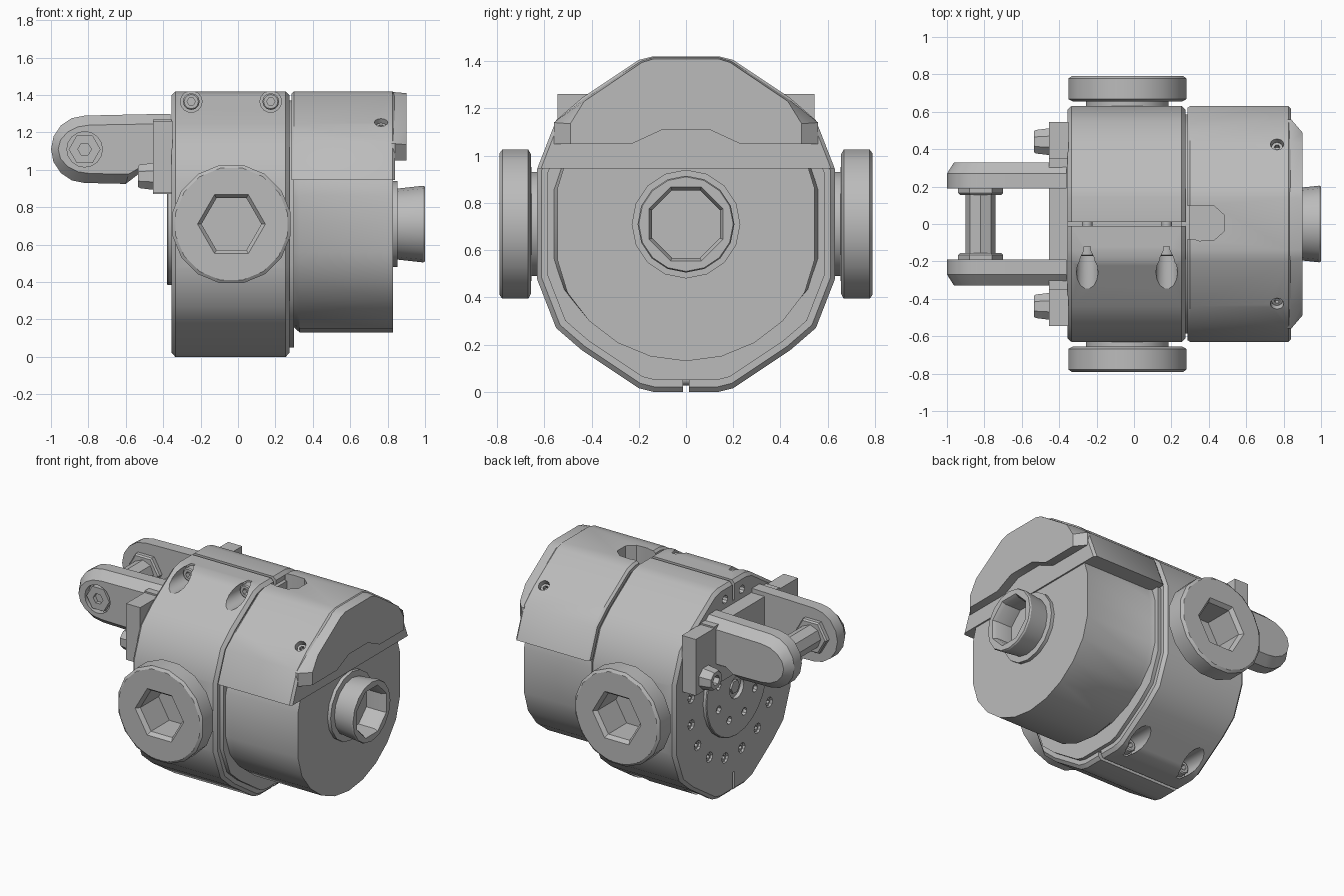
import bpy, bmesh, math
from math import cos, sin, pi, radians

if bpy.data.objects.get("Cube"):
    bpy.data.objects.remove(bpy.data.objects["Cube"], do_unlink=True)

steel = bpy.data.materials.new("satin_grey")
steel.use_nodes = True
GREY = (0.5, 0.5, 0.5, 1)
steel.diffuse_color = GREY
steel.node_tree.nodes["Principled BSDF"].inputs["Base Color"].default_value = GREY

CZ = 0.71          # height of the main axis
PIN = (-0.82, 1.11)  # clevis pin, x and z

PLACE = {"x": lambda p, u, v: (p, u, v),
         "y": lambda p, u, v: (u, p, v),
         "z": lambda p, u, v: (u, v, p)}


def loft(name, axis, sections):
    """Closed solid through (position, outline) sections along an axis."""
    bm = bmesh.new()
    rings = [[bm.verts.new(PLACE[axis](p, u, v)) for u, v in pts] for p, pts in sections]
    for a, b in zip(rings, rings[1:]):
        for i in range(len(a)):
            j = (i + 1) % len(a)
            bm.faces.new((a[i], a[j], b[j], b[i]))
    bm.faces.new(rings[0])
    bm.faces.new(rings[-1])
    bmesh.ops.recalc_face_normals(bm, faces=bm.faces)
    mesh = bpy.data.meshes.new(name)
    bm.to_mesh(mesh)
    bm.free()
    mesh.materials.append(steel)
    ob = bpy.data.objects.new(name, mesh)
    bpy.context.collection.objects.link(ob)
    return ob


def circle(r, cu, cv, n=16, turn=0.0):
    return [(cu + r * cos(turn + 2 * pi * i / n), cv + r * sin(turn + 2 * pi * i / n)) for i in range(n)]


def turned(name, axis, cu, cv, profile, n=16, turn=0.0):
    return loft(name, axis, [(p, circle(r, cu, cv, n, turn)) for p, r in profile])


def box(name, x, y, z):
    return loft(name, "x", [(p, [(y[0], z[0]), (y[1], z[0]), (y[1], z[1]), (y[0], z[1])]) for p in x])


def scaled(pts, su, sv, cu=0.0, cv=CZ):
    return [(cu + (u - cu) * su, cv + (v - cv) * sv) for u, v in pts]


def cut(target, *cutters):
    bpy.context.view_layer.objects.active = target
    for c in cutters:
        c.hide_render = True
        m = target.modifiers.new("cut", "BOOLEAN")
        m.operation, m.solver, m.object = "DIFFERENCE", "EXACT", c
        bpy.ops.object.modifier_apply(modifier=m.name)
        bpy.data.objects.remove(c, do_unlink=True)


# Shared flattened round outline, as (y, z)
quarter = [(0.14, 0.71), (0.2, 0.695), (0.44, 0.535), (0.55, 0.44), (0.63, 0.235)]
upper = [(-y, CZ + h) for y, h in reversed(quarter)] + [(y, CZ + h) for y, h in quarter]
outline = upper + [(-y, 2 * CZ - z) for y, z in upper]

# Split clamp ring
ring = loft("clamp_ring", "x", [(-0.355, scaled(outline, 0.97, 0.97)), (-0.335, outline),
                                (0.255, outline), (0.275, scaled(outline, 0.97, 0.97))])
cut(ring, box("slot_low", (-0.5, 0.5), (-0.012, 0.012), (-0.1, 0.13)),
    box("slot_high", (-0.5, 0.5), (-0.012, 0.012), (1.29, 1.5)))

# Clamp screws: pockets on the front at the top and on the back at the bottom
for s, z in ((-1, 1.365), (1, 0.055)):
    for x in (-0.25, 0.175):
        cut(ring, turned("pocket", "y", x, z, [(s * 0.12, 0.058), (s * 0.5, 0.058)], 14))
        screw = turned("clamp_screw", "y", x, z, [(-s * 0.05, 0.028), (s * 0.119, 0.028), (s * 0.12, 0.045),
                                                  (s * 0.165, 0.045), (s * 0.172, 0.038)], 12)
        cut(screw, turned("socket", "y", x, z, [(s * 0.14, 0.022), (s * 0.3, 0.022)], 6))

# Bolt circle in the left end of the ring, with sunk screws
for i in range(16):
    a = 2 * pi * (i + 0.5) / 16
    y, z = 0.46 * cos(a), CZ + 0.46 * sin(a)
    if z < 0.9:
        cut(ring, turned("hole", "x", y, z, [(-0.4, 0.034), (-0.32, 0.034)], 10))
        screw = turned("face_screw", "x", y, z, [(-0.31, 0.027), (-0.343, 0.027)], 10)
        cut(screw, turned("socket", "x", y, z, [(-0.36, 0.015), (-0.325, 0.015)], 6))
for y in (-0.09, 0.09):
    cut(ring, turned("hole", "x", y, 1.33, [(-0.4, 0.028), (-0.32, 0.028)], 10))

# Raised end disc with its ring of holes
disc = turned("end_disc", "x", 0, CZ, [(-0.34, 0.325), (-0.375, 0.325), (-0.38, 0.32)], 24)
cut(disc, turned("bore", "x", 0, CZ, [(-0.4, 0.075), (-0.35, 0.075)], 16))
for i in range(8):
    a = 2 * pi * (i + 0.5) / 8
    y, z = 0.21 * cos(a), CZ + 0.21 * sin(a)
    cut(disc, turned("hole", "x", y, z, [(-0.4, 0.026), (-0.355, 0.026)], 8))
turned("disc_centre", "x", 0, CZ, [(-0.34, 0.045), (-0.37, 0.045)], 6)

# Side plugs with hexagon sockets
for s in (-1, 1):
    plug = turned("side_plug", "y", -0.035, CZ,
                  [(s * 0.5, 0.225), (s * 0.655, 0.225), (s * 0.656, 0.30), (s * 0.668, 0.322),
                   (s * 0.778, 0.322), (s * 0.79, 0.305)], 16, pi / 16)
    pocket = turned("pocket", "y", -0.035, CZ, [(s * 0.57, 0.16), (s * 0.765, 0.16), (s * 0.8, 0.19)], 6)
    cut(ring, turned("bore", "y", -0.035, CZ, [(s * 0.5, 0.21), (s * 0.7, 0.21)], 16))
    cut(plug, pocket)

# Spacer between ring and housing
loft("spacer", "x", [(p, scaled(outline, 0.93, 0.93)) for p in (0.25, 0.3)])

# Lower housing: round, with flat flanks
low = [(max(-0.545, min(0.545, y)), z) for y, z in circle(0.58, 0, CZ, 24)]
loft("lower_housing", "x", [(0.26, low), (0.285, scaled(low, 1.04, 0.93)),
                            (0.33, low), (0.83, low)])
box("housing_web", (0.3, 0.83), (-0.5, 0.5), (0.8, 1.05))

# Hood over the top of the housing
hood = loft("hood", "x", [(0.285, scaled(upper, 0.985, 0.97, cv=0.945)), (0.3, upper),
                          (0.825, upper), (0.84, scaled(upper, 0.975, 0.975, cv=0.945))])
nose = [(-0.56, 1.05), (-0.56, 1.14), (-0.44, 1.235), (-0.19, 1.4), (-0.14, 1.415)]
nose += [(-y, z) for y, z in reversed(nose)]
tip = [(max(-0.49, min(0.49, y * 0.98)), z - 0.005) for y, z in nose]
tip[0], tip[-1] = (-0.49, 1.05), (0.49, 1.05)
visor = loft("hood_visor", "x", [(0.82, nose), (0.84, nose), (0.9, tip)])
notch = [(-0.23, 1.04), (-0.23, 1.05), (-0.1, 1.11), (0.1, 1.11), (0.23, 1.05), (0.23, 1.04)]
cut(visor, loft("notch", "x", [(0.835, notch), (1.0, notch)]))

# Rounded pocket in the hood beside the ring
u_shape = [(0.2, -0.08), (0.32, -0.08), (0.35, -0.09), (0.43, -0.085), (0.48, -0.04),
           (0.48, 0.05), (0.43, 0.095), (0.35, 0.1), (0.32, 0.095), (0.2, 0.095)]
cut(hood, loft("pocket", "z", [(1.3, u_shape), (1.6, u_shape)]))

# Set screws in the hood flanks
for s in (-1, 1):
    hole = turned("hole", "z", 0, 0, [(-0.05, 0.036), (0.1, 0.036)], 12)
    screw = turned("set_screw", "z", 0, 0, [(-0.08, 0.03), (-0.015, 0.03)], 12)
    cut(screw, turned("socket", "z", 0, 0, [(-0.04, 0.016), (0.1, 0.016)], 6))
    for ob in (hole, screw):
        ob.location = (0.765, s * 0.42, 1.245)
        ob.rotation_euler = (-s * radians(35), 0, 0)
    bpy.context.view_layer.update()
    cut(hood, hole)

# End plug with octagon socket
end = turned("end_plug", "x", 0, CZ, [(0.8, 0.23), (0.853, 0.23), (0.854, 0.19), (0.99, 0.205), (1.0, 0.2)], 16)
cut(end, turned("socket", "x", 0, CZ, [(0.86, 0.155), (0.975, 0.155), (1.01, 0.175)], 8, pi / 8))

# Clevis base with side lugs and their bolts
box("clevis_base", (-0.455, -0.35), (-0.35, 0.35), (0.87, 1.27))
for s in (-1, 1):
    box("clevis_lug", (-0.455, -0.35), (s * 0.34, s * 0.545), (0.88, 1.26))
    bolt = turned("lug_bolt", "x", s * 0.44, 0.965, [(-0.45, 0.078), (-0.525, 0.068), (-0.535, 0.06)], 8, pi / 8)
    cut(bolt, turned("socket", "x", s * 0.44, 0.965, [(-0.6, 0.035), (-0.49, 0.035)], 6))

# Clevis arms
arm = [(-0.36, 1.3), (-0.6, 1.295)]
arm += [(PIN[0] + 0.18 * cos(a), PIN[1] + 0.18 * sin(a)) for a in (radians(90 + 22.5 * i) for i in range(9))]
arm += [(-0.6, 0.925), (-0.535, 0.975), (-0.36, 0.975)]
for s in (-1, 1):
    ob = loft("clevis_arm", "y", [(s * 0.19, arm), (s * 0.27, arm),
                                  (s * 0.33, scaled(arm, 0.94, 0.72, -0.36, PIN[1]))])
    if s < 0:
        cut(ob, turned("bore", "y", *PIN, [(-0.4, 0.095), (-0.29, 0.095)], 16))
    turned("pin_nut", "y", *PIN, [(s * 0.155, 0.11), (s * 0.165, 0.12), (s * 0.2, 0.12)], 6)

# Pin and its head
turned("clevis_pin", "y", *PIN, [(-0.2, 0.08), (0.2, 0.08)], 8)
head = turned("pin_head", "y", *PIN, [(-0.27, 0.085), (-0.325, 0.085)], 6)
cut(head, turned("socket", "y", *PIN, [(-0.4, 0.036), (-0.3, 0.036)], 6))

# Smooth shading with sharp edges kept
bpy.ops.object.select_all(action="DESELECT")
for ob in bpy.context.collection.objects:
    if ob.type == "MESH" and steel.name in ob.data.materials:
        ob.select_set(True)
        bpy.context.view_layer.objects.active = ob
bpy.ops.object.shade_smooth_by_angle(angle=radians(32))
